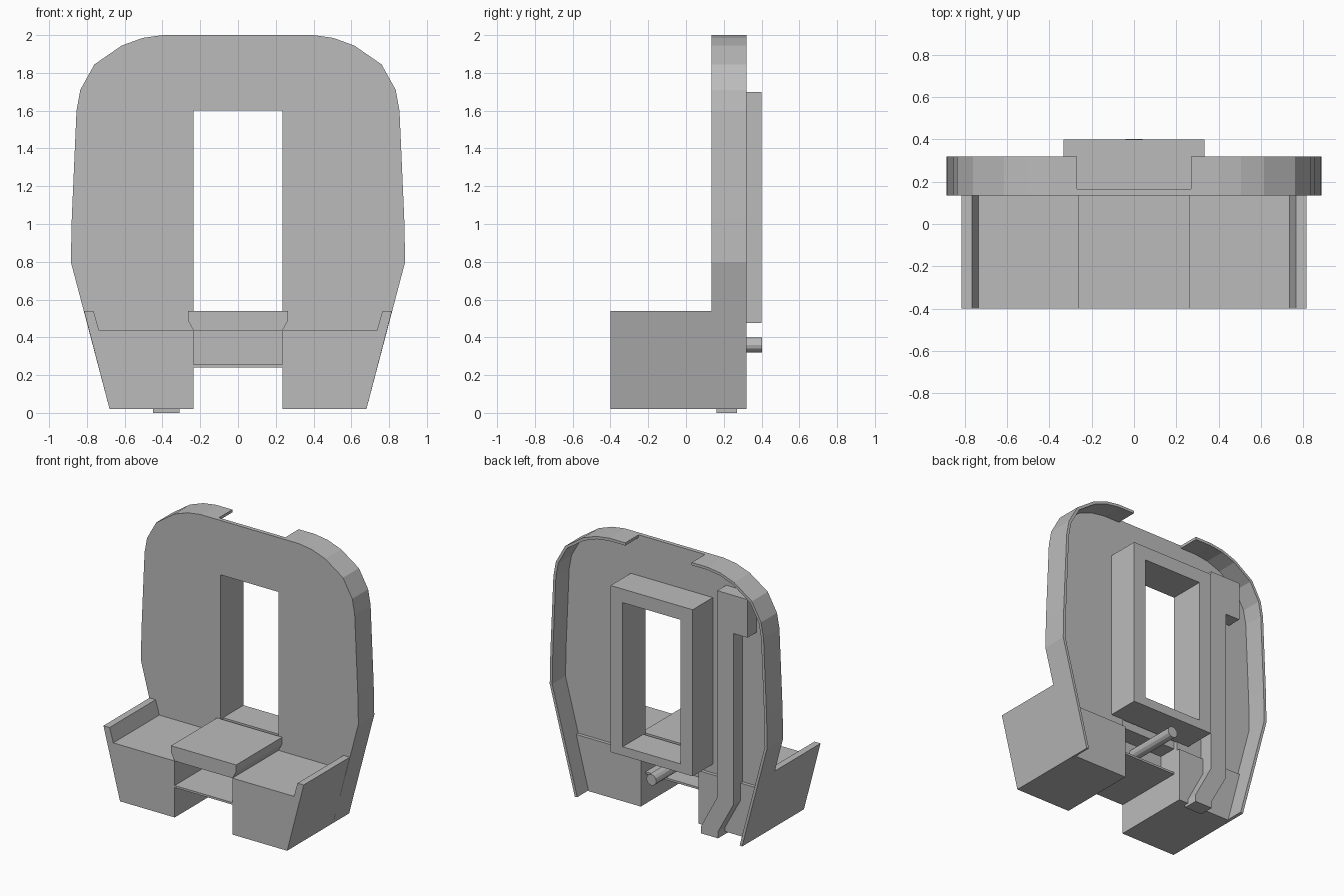
import bpy, bmesh
from mathutils import Vector

cube = bpy.data.objects.get("Cube")
if cube:
    bpy.data.objects.remove(cube, do_unlink=True)

grey = bpy.data.materials.new("plain_grey")
grey.use_nodes = True
colour = (0.5, 0.5, 0.5, 1)
grey.diffuse_color = colour
grey.node_tree.nodes["Principled BSDF"].inputs["Base Color"].default_value = colour


def finish(name, bm):
    bmesh.ops.recalc_face_normals(bm, faces=bm.faces)
    mesh = bpy.data.meshes.new(name)
    bm.to_mesh(mesh)
    bm.free()
    mesh.materials.append(grey)
    obj = bpy.data.objects.new(name, mesh)
    bpy.context.collection.objects.link(obj)
    return obj


def prism(name, outline, y0, y1):
    """Extrude an x/z outline from y0 to y1."""
    bm = bmesh.new()
    face = bm.faces.new([bm.verts.new((x, y0, z)) for x, z in outline])
    ext = bmesh.ops.extrude_face_region(bm, geom=[face])
    moved = [v for v in ext["geom"] if isinstance(v, bmesh.types.BMVert)]
    bmesh.ops.translate(bm, verts=moved, vec=(0, y1 - y0, 0))
    return finish(name, bm)


def box(name, x0, x1, y0, y1, z0, z1):
    return prism(name, [(x0, z0), (x1, z0), (x1, z1), (x0, z1)], y0, y1)


def flip(points):
    return [(-x, z) for x, z in reversed(points)]


def inset(points, d):
    """Offset an open path to its left-hand side."""
    pts = [Vector(p) for p in points]
    result = []
    for i, p in enumerate(pts):
        a = (p - pts[i - 1]).normalized() if i else None
        b = (pts[i + 1] - p).normalized() if i < len(pts) - 1 else None
        a, b = a or b, b or a
        na, nb = Vector((-a.y, a.x)), Vector((-b.y, b.x))
        n = (na + nb).normalized()
        result.append(tuple(p + n * d / n.dot(na)))
    return result


# Upright panel with the doorway cut through it
side = [(0.68, 0.02), (0.885, 0.8), (0.88, 1.03), (0.855, 1.6), (0.835, 1.71),
        (0.76, 1.845), (0.615, 1.945), (0.505, 1.985), (0.4, 2.0), (0.27, 2.0)]
W = 0.235
door = [(-W, 0.02), (-W, 1.6), (W, 1.6), (W, 0.02)]
prism("panel", side + flip(side) + door, 0.135, 0.165)

# Rim behind the panel, open at the top centre
rim = side + inset(side, 0.02)[::-1]

# Side bases with raised outer lips
base = [(W, 0.02), (0.68, 0.02), (0.815, 0.54), (0.765, 0.54),
        (0.735, 0.435), (W, 0.435)]
ledge = [(W, 0.02), (0.66, 0.02), (0.76, 0.41), (W, 0.41)]
for label, mirror in (("left", list), ("right", flip)):
    prism(label + "_rim", mirror(rim), 0.16, 0.32)
    prism(label + "_base", mirror(base), -0.4, 0.14)
    prism(label + "_back_ledge", mirror(ledge), 0.16, 0.19)

# Centre seat, its support wall and the low shelf
seat = [(W, 0.435), (0.265, 0.49), (0.265, 0.54)]
prism("centre_seat", seat + flip(seat), -0.4, 0.135)
box("seat_support", -W, W, -0.02, 0.0, 0.25, 0.44)
box("low_shelf", -W, W, -0.4, 0.135, 0.24, 0.255)

# Door frame on the back
F = 0.334
box("frame_top", -F, F, 0.16, 0.4, 1.6, 1.7)
box("frame_sill", -F, F, 0.16, 0.4, 0.475, 0.54)
box("frame_left", W, F, 0.16, 0.4, 0.54, 1.6)
box("frame_right", -F, -W, 0.16, 0.4, 0.54, 1.6)

# Round peg below the frame
bm = bmesh.new()
bmesh.ops.create_cone(bm, cap_ends=True, segments=12, radius1=0.04, radius2=0.04, depth=0.405)
peg = finish("round_peg", bm)
peg.rotation_euler = (1.5708, 0, 0)
peg.location = (0, 0.2, 0.36)

# Hooked duct on the back
duct = [(-0.45, 0), (-0.31, 0), (-0.31, 0.05), (-0.443, 0.3), (-0.443, 1.82),
        (-0.69, 1.82), (-0.69, 1.54), (-0.575, 1.54), (-0.575, 0.28), (-0.45, 0.05)]
prism("back_duct", duct, 0.162, 0.27)
